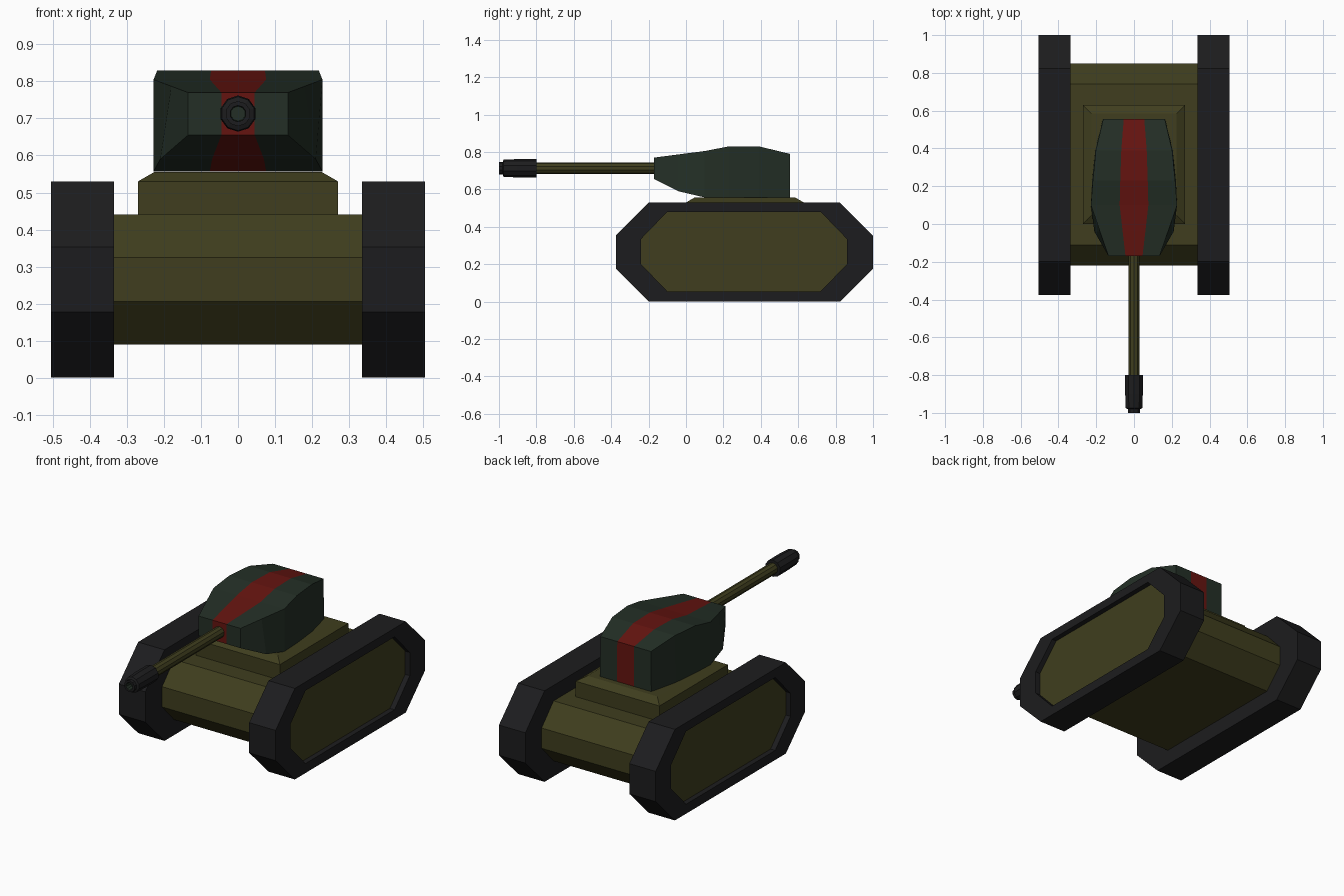
import bpy, bmesh, math

if "Cube" in bpy.data.objects:
    bpy.data.objects.remove(bpy.data.objects["Cube"])


def material(name, rgb):
    m = bpy.data.materials.new(name)
    m.diffuse_color = (*rgb, 1)
    m.use_nodes = True
    m.node_tree.nodes["Principled BSDF"].inputs["Base Color"].default_value = m.diffuse_color
    return m


OLIVE = material("olive", (0.05, 0.048, 0.013))
BLACK = material("rubber_black", (0.012, 0.012, 0.013))
GREEN = material("dark_green", (0.017, 0.028, 0.019))
RED = material("stripe_red", (0.13, 0.007, 0.005))


def finish(name, bm, mats):
    bmesh.ops.recalc_face_normals(bm, faces=bm.faces)
    me = bpy.data.meshes.new(name)
    bm.to_mesh(me)
    bm.free()
    for m in mats:
        me.materials.append(m)
    ob = bpy.data.objects.new(name, me)
    bpy.context.collection.objects.link(ob)
    return ob


def loft(bm, rings, cap_start=True, cap_end=True):
    """Skin a list of closed rings; returns the side faces per span."""
    vs = [[bm.verts.new(p) for p in r] for r in rings]
    n = len(vs[0])
    spans = [[bm.faces.new((a[i], a[(i + 1) % n], b[(i + 1) % n], b[i])) for i in range(n)]
             for a, b in zip(vs, vs[1:])]
    if cap_start:
        bm.faces.new(vs[0])
    end = bm.faces.new(vs[-1]) if cap_end else None
    return vs, spans, end


def octagon(x, y0, y1, z0, z1, cy, cz):
    """Bevelled rectangle in the yz plane at a given x."""
    return [(x, y0 + cy, z0), (x, y1 - cy, z0), (x, y1, z0 + cz), (x, y1, z1 - cz),
            (x, y1 - cy, z1), (x, y0 + cy, z1), (x, y0, z1 - cz), (x, y0, z0 + cz)]


# Tracks with a recessed olive side panel
for side, label in ((1, "right"), (-1, "left")):
    outer = (-0.375, 1.0, 0.0, 0.53, 0.177, 0.177)
    inner = (-0.24, 0.86, 0.055, 0.48, 0.14, 0.145)
    bm = bmesh.new()
    _, _, panel = loft(bm, [octagon(side * 0.335, *outer), octagon(side * 0.505, *outer),
                            octagon(side * 0.505, *inner), octagon(side * 0.475, *inner)])
    panel.material_index = 1
    finish(label + "_track", bm, [BLACK, OLIVE])

# Hull
bm = bmesh.new()
loft(bm, [octagon(x, -0.22, 0.85, 0.09, 0.44, 0.11, 0.116) for x in (-0.34, 0.34)])
finish("hull", bm, [OLIVE])

# Turret base with a chamfered top
bm = bmesh.new()
loft(bm, [[(-w, y0, z), (w, y0, z), (w, y1, z), (-w, y1, z)] for w, y0, y1, z in
          ((0.27, 0.0, 0.63, 0.43), (0.27, 0.0, 0.63, 0.53), (0.225, 0.045, 0.585, 0.556))])
finish("turret_base", bm, [OLIVE])

# Turret: sections of y, top z, bottom z, top half width, bottom half width
sections = [(-0.17, 0.77, 0.655, 0.135, 0.135), (-0.04, 0.787, 0.59, 0.18, 0.21),
            (0.10, 0.805, 0.557, 0.228, 0.228), (0.23, 0.83, 0.557, 0.218, 0.222),
            (0.39, 0.83, 0.557, 0.202, 0.205), (0.555, 0.79, 0.557, 0.163, 0.165)]
thirds = (-1, -1 / 3, 1 / 3, 1)
bm = bmesh.new()
vs, spans, _ = loft(bm, [[(t * wb, y, zb) for t in thirds] + [(-t * wt, y, zt) for t in thirds]
                         for y, zt, zb, wt, wb in sections], False, False)
for span in spans:
    span[1].material_index = span[5].material_index = 1
for ring in (vs[0], vs[-1]):
    for i in range(3):
        f = bm.faces.new((ring[i], ring[i + 1], ring[6 - i], ring[7 - i]))
        f.material_index = int(i == 1)
finish("turret", bm, [GREEN, RED])


# Gun parts turned about the barrel axis
def turned(name, profile, mats, sides=10, cap_mat=0):
    bm = bmesh.new()
    rings = [[(r * math.cos(a), y, 0.713 + r * math.sin(a))
              for a in (2 * math.pi * (i + 0.5) / sides for i in range(sides))]
             for r, y in profile]
    _, spans, end = loft(bm, rings)
    end.material_index = cap_mat
    if cap_mat:
        for f in spans[-1]:
            f.material_index = cap_mat
    finish(name, bm, mats)


turned("gun_barrel", [(0.032, -0.12), (0.032, -0.81)], [OLIVE])
turned("muzzle", [(0.049, -0.80), (0.049, -0.90), (0.046, -0.975), (0.034, -0.98),
                  (0.034, -1.0), (0.022, -1.0), (0.020, -0.96)], [BLACK, GREEN], cap_mat=1)
